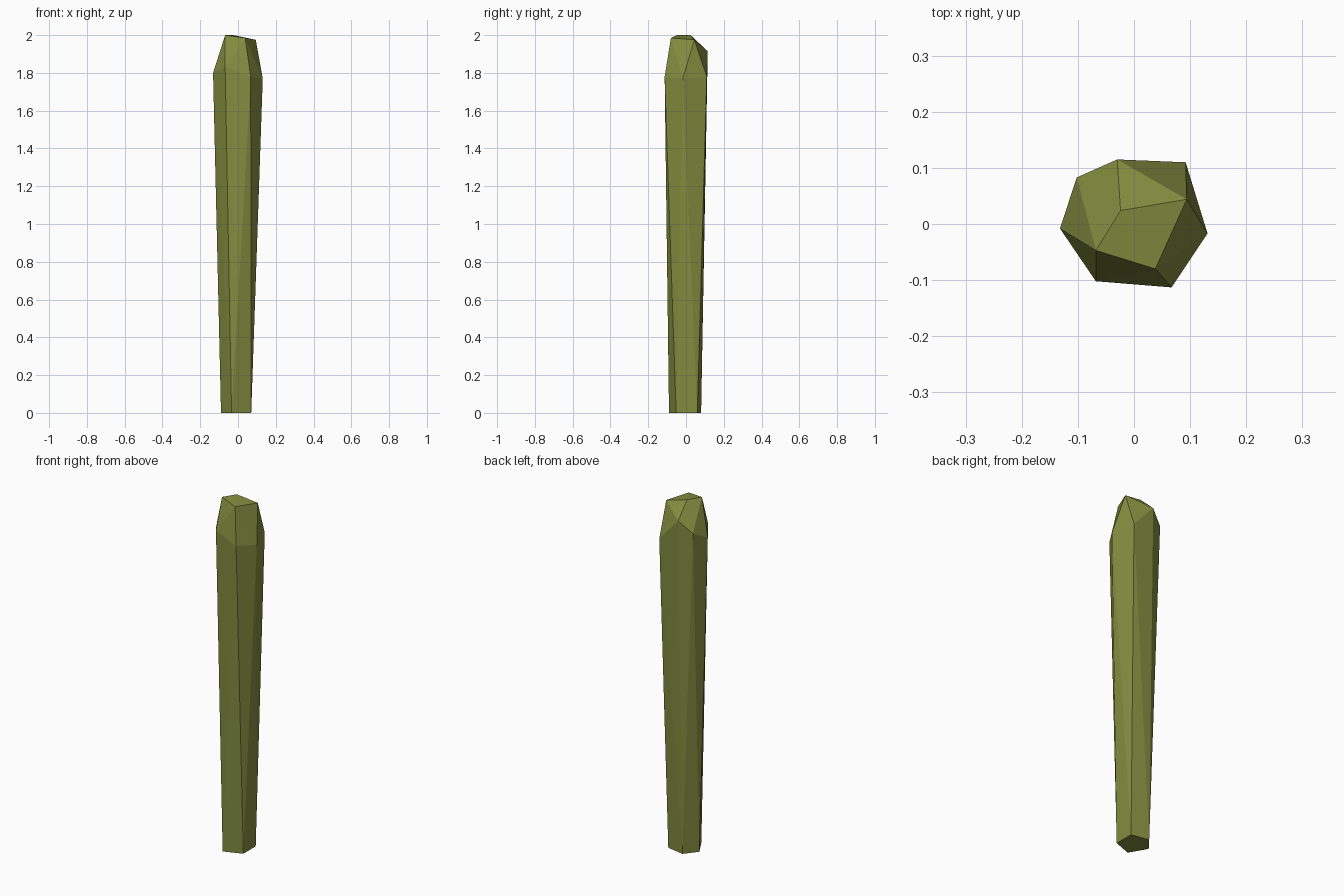
import bpy, bmesh

if "Cube" in bpy.data.objects:
    bpy.data.objects.remove(bpy.data.objects["Cube"])

# Rough-cut faceted post: three corner rings wrapped in a convex hull
base = [(-0.034, -0.09), (0.07, -0.052), (0.07, 0.06), (-0.033, 0.08), (-0.09, 0.008)]
shoulder = [(-0.132, -0.008, 1.80), (-0.068, -0.102, 1.83), (0.067, -0.113, 1.78),
            (0.131, -0.017, 1.77), (0.092, 0.11, 1.78), (-0.03, 0.115, 1.915),
            (-0.102, 0.083, 1.85)]
crown = [(-0.068, -0.047, 2.0), (0.038, -0.08, 1.985),
         (0.094, 0.044, 1.975), (-0.024, 0.024, 2.0)]

bm = bmesh.new()
for p in [(x, y, 0.0) for x, y in base] + shoulder + crown:
    bm.verts.new(p)
bmesh.ops.convex_hull(bm, input=bm.verts[:])
loose = [v for v in bm.verts if not v.link_faces]
bmesh.ops.delete(bm, geom=loose, context='VERTS')
bmesh.ops.recalc_face_normals(bm, faces=bm.faces[:])

mesh = bpy.data.meshes.new("post")
bm.to_mesh(mesh)
bm.free()

# Single olive colour
olive = bpy.data.materials.new("olive green")
olive.diffuse_color = (0.225, 0.265, 0.05, 1)
olive.use_nodes = True
olive.node_tree.nodes["Principled BSDF"].inputs["Base Color"].default_value = olive.diffuse_color
mesh.materials.append(olive)
post = bpy.data.objects.new("post", mesh)
bpy.context.collection.objects.link(post)
